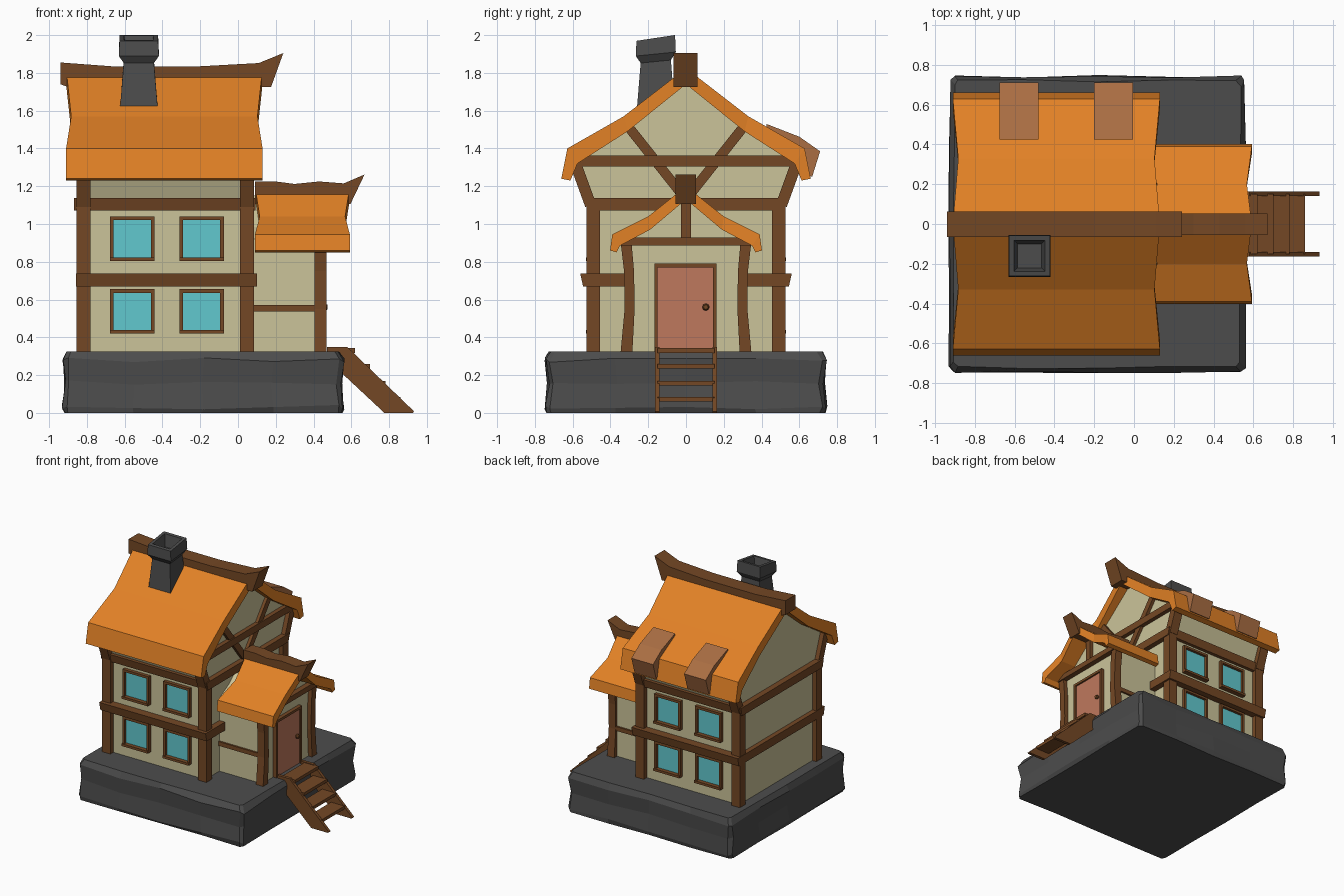
import bpy, bmesh, math, random

if "Cube" in bpy.data.objects:
    bpy.data.objects.remove(bpy.data.objects["Cube"])
random.seed(4)

def material(name, rgb):
    m = bpy.data.materials.new(name)
    m.diffuse_color = (*rgb, 1)
    m.use_nodes = True
    m.node_tree.nodes["Principled BSDF"].inputs["Base Color"].default_value = m.diffuse_color
    return m

STONE = material("dark stone", (0.073, 0.073, 0.073))
WOOD = material("brown timber", (0.175, 0.064, 0.018))
PLASTER = material("cream plaster", (0.60, 0.55, 0.32))
TILE = material("orange roof", (0.76, 0.22, 0.019))
GLASS = material("cyan glass", (0.12, 0.58, 0.62))
DOOR = material("clay red door", (0.52, 0.19, 0.11))
TAN = material("tan wood", (0.40, 0.155, 0.055))

# A solid is a list of rings (equal point counts), skinned and capped.
def make(name, mat, *solids):
    bm = bmesh.new()
    for rings in solids:
        vs = [[bm.verts.new(p) for p in r] for r in rings]
        n = len(vs[0])
        for a, b in zip(vs, vs[1:]):
            for i in range(n):
                bm.faces.new((a[i], a[(i + 1) % n], b[(i + 1) % n], b[i]))
        bm.faces.new(vs[0][::-1])
        bm.faces.new(vs[-1])
    bmesh.ops.recalc_face_normals(bm, faces=bm.faces[:])
    me = bpy.data.meshes.new(name)
    bm.to_mesh(me)
    bm.free()
    me.materials.append(mat)
    ob = bpy.data.objects.new(name, me)
    bpy.context.collection.objects.link(ob)
    return ob

def along_x(prof, a, b):          # profile in (y, z)
    return [[(x, y, z) for y, z in prof] for x in (a, b)]

def along_y(prof, a, b):          # profile in (x, z)
    return [[(x, y, z) for x, z in prof] for y in (a, b)]

def box(x0, x1, y0, y1, z0, z1):
    return along_x([(y0, z0), (y1, z0), (y1, z1), (y0, z1)], x0, x1)

def mirror(*solids):              # both sides of the y = 0 plane
    return [s for s in solids] + [[[(x, -y, z) for x, y, z in r] for r in s] for s in solids]

def sym(half):                    # mirror a half profile running from eave/floor to apex
    return half + [(-y, z) for y, z in reversed(half) if abs(y) > 1e-6]

def strut(p, q, w, x0, x1):       # slanted timber in a yz plane
    dy, dz = q[0] - p[0], q[1] - p[1]
    l = math.hypot(dy, dz)
    oy, oz = -dz / l * w / 2, dy / l * w / 2
    return along_x([(p[0] + oy, p[1] + oz), (q[0] + oy, q[1] + oz),
                    (q[0] - oy, q[1] - oz), (p[0] - oy, p[1] - oz)], x0, x1)

def roof(stations, x0, x1):       # stations: outer y, z, inner y, z, end inset
    full = stations + [(-a, b, -c, d, e) for a, b, c, d, e in reversed(stations[:-1])]
    return [[(x0 + e, a, b), (x1 - e, a, b), (x1 - e, c, d), (x0 + e, c, d)]
            for a, b, c, d, e in full]

# Rough stone base
def stone_ring(z, inset):
    h = 0.742 - inset
    ts = [-0.97, -0.5, 0.0, 0.5, 0.97]
    pts = ([(t, -1) for t in ts] + [(1, t) for t in ts] +
           [(-t, 1) for t in ts] + [(-1, -t) for t in ts])
    j = lambda s: random.uniform(-s, s)
    return [(-0.185 + u * h + j(0.007), v * h + j(0.007),
             z + (0 if z in (0, 0.325) else j(0.012))) for u, v in pts]
make("stone_base", STONE, [stone_ring(z, i) for z, i in
     ((0, 0.008), (0.03, 0), (0.16, 0.012), (0.28, 0), (0.325, 0.022))])

# Plaster walls
make("main_walls", PLASTER, along_x(sym([(0.49, 0.3), (0.49, 1.1), (0.57, 1.3),
     (0.57, 1.34), (0.31, 1.51), (0, 1.76)]), -0.82, 0.05))
make("porch_walls", PLASTER, along_x(sym([(0.31, 0.3), (0.31, 0.92), (0.19, 0.985),
     (0, 1.15)]), 0.03, 0.435))

# Roofs with waisted ends
make("main_roof", TILE, roof([(0.66, 1.24, 0.612, 1.23, 0), (0.628, 1.40, 0.575, 1.32, 0),
     (0.33, 1.57, 0.31, 1.49, 0.027), (0, 1.825, 0, 1.74, 0)], -0.91, 0.13))
make("porch_roof", TILE, roof([(0.402, 0.86, 0.368, 0.85, 0), (0.39, 0.945, 0.35, 0.885, 0),
     (0.2, 1.04, 0.19, 0.97, 0.025), (0, 1.2, 0, 1.13, 0)], 0.09, 0.592))

# Upswept ridge beams
make("main_ridge", WOOD, along_y([(-0.94, 1.855), (-0.67, 1.835), (-0.2, 1.835), (0.11, 1.852),
     (0.24, 1.905), (0.175, 1.725), (-0.9, 1.725), (-0.94, 1.74)], -0.065, 0.062))
make("porch_ridge", WOOD, along_y([(0.09, 1.225), (0.2, 1.225), (0.3, 1.212), (0.43, 1.225),
     (0.56, 1.215), (0.67, 1.262), (0.595, 1.105), (0.09, 1.105)], -0.055, 0.052))

# Two wooden flaps on the back slope
flap = [(0.425, 1.505), (0.425, 1.53), (0.6, 1.462), (0.71, 1.385),
        (0.668, 1.25), (0.635, 1.26), (0.62, 1.385)]
make("roof_flaps", TAN, along_x(flap, -0.675, -0.48), along_x(flap, -0.2, -0.005))

# Hollow chimney with slanted top
def flue(z, h, tilt):
    return [(-0.525 + u * h, -0.16 + v * h, z + tilt * v * h)
            for u, v in ((-1, -1), (1, -1), (1, 1), (-1, 1))]
make("chimney", STONE, [flue(1.55, 0.105, 0), flue(1.86, 0.08, 0.1), flue(1.9, 0.106, 0.1),
     flue(1.985, 0.102, 0.15), flue(1.985, 0.078, 0.15), flue(1.9, 0.06, 0)])

# Corner posts, with flared tops under the eaves
posts = []
for x0, x1 in ((-0.855, -0.78), (0.01, 0.085)):
    posts += mirror(box(x0, x1, 0.455, 0.528, 0.3, 1.1),
                    strut((0.505, 1.1), (0.585, 1.32), 0.06, x0, x1))
make("corner_posts", WOOD, *posts)

# Horizontal belts around the main house
def belt(out, z0, z1, x0, x1):
    prof = [(0.47, z0), (out - 0.015, z0), (out, z1), (0.47, z1)]
    return mirror(along_x(prof, x0, x1)) + [box(x0, x0 + 0.06, -out + 0.015, out - 0.015, z0, z1),
                                           box(x1 - 0.06, x1, -out + 0.015, out - 0.015, z0, z1)]
make("middle_belt", WOOD, *belt(0.56, 0.67, 0.738, -0.858, 0.1))
make("upper_belt", WOOD, *belt(0.533, 1.072, 1.138, -0.868, 0.092))

# Gable timbers on the entrance side
make("gable_timbers", WOOD, box(0.03, 0.085, -0.56, 0.56, 1.305, 1.362),
     *mirror(strut((0.0, 1.13), (0.325, 1.54), 0.052, 0.03, 0.075)))

# Porch timbers: bent posts, lintel, king post, side rails
bent = [[(0.405, a, z), (0.468, a, z), (0.468, b, z), (0.405, b, z)] for z, a, b in
        ((0.3, 0.285, 0.348), (0.55, 0.272, 0.325), (0.75, 0.275, 0.328), (0.92, 0.29, 0.348))]
make("porch_timbers", WOOD, box(0.41, 0.478, -0.345, 0.345, 0.885, 0.928),
     box(0.41, 0.462, -0.026, 0.026, 0.92, 1.13),
     *mirror(bent, box(0.05, 0.42, 0.29, 0.325, 0.538, 0.572)))

# Windows, two by two on front and back
frames, panes = [], []
for x in (-0.56, -0.193):
    for z in (0.922, 0.537):
        w, h, t = 0.118, 0.118, 0.019
        frames += mirror(box(x - w, x - w + t, 0.48, 0.518, z - h, z + h),
                         box(x + w - t, x + w, 0.48, 0.518, z - h, z + h),
                         box(x - w, x + w, 0.48, 0.518, z + h - t, z + h),
                         box(x - w, x + w, 0.48, 0.53, z - h, z - h + t))
        panes += mirror(box(x - w + 0.01, x + w - 0.01, 0.488, 0.497, z - h + 0.01, z + h - 0.01))
make("window_frames", WOOD, *frames)
make("window_panes", GLASS, *panes)

# Door
make("door_frame", WOOD, box(0.42, 0.465, -0.168, -0.15, 0.3, 0.79),
     box(0.42, 0.465, 0.143, 0.161, 0.3, 0.79), box(0.42, 0.465, -0.168, 0.161, 0.77, 0.79))
make("door_panel", DOOR, box(0.43, 0.452, -0.155, 0.148, 0.31, 0.775))
knob = [[(x, 0.105 + r * math.cos(a * math.pi / 4), 0.56 + r * math.sin(a * math.pi / 4))
         for a in range(8)] for x, r in ((0.45, 0.012), (0.463, 0.019), (0.475, 0.012))]
make("door_knob", WOOD, knob)

# Steps down from the door
make("step_stringers", WOOD, *mirror(along_y([(0.47, 0.3), (0.47, 0.348), (0.58, 0.348),
     (0.932, 0.008), (0.925, 0.0), (0.775, 0.0), (0.55, 0.21), (0.55, 0.3)], 0.14, 0.164)))
make("step_treads", WOOD, *[box(x, x + 0.12, -0.15, 0.15, z, z + 0.025) for x, z in
     ((0.5, 0.318), (0.58, 0.235), (0.66, 0.145), (0.74, 0.06))])
